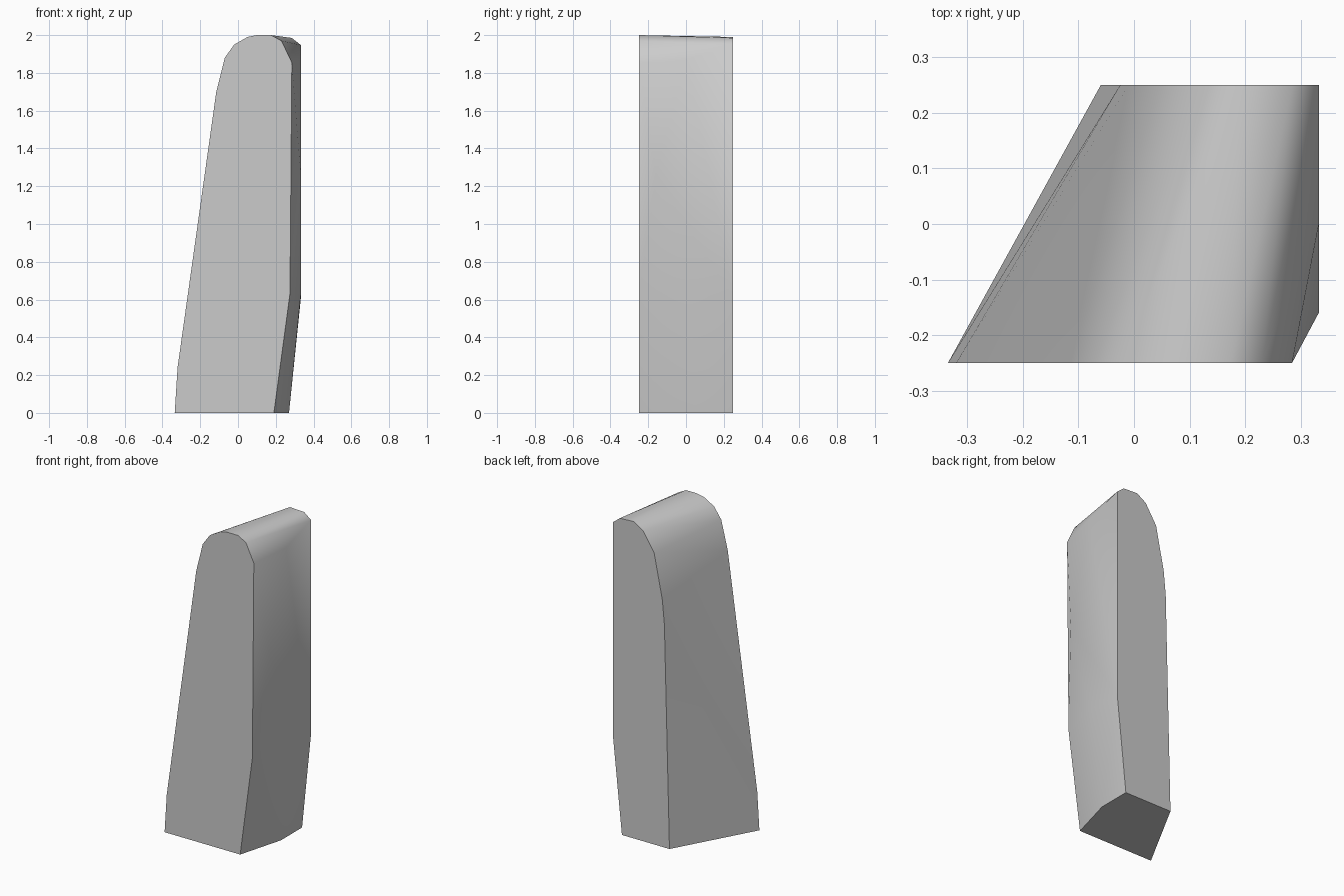
import bpy, bmesh, math

cube = bpy.data.objects.get("Cube")
if cube:
    bpy.data.objects.remove(cube, do_unlink=True)

# Plain grey stone
grey = bpy.data.materials.new("light_grey")
grey.use_nodes = True
colour = (0.6, 0.6, 0.6, 1)
grey.diffuse_color = colour
grey.node_tree.nodes["Principled BSDF"].inputs["Base Color"].default_value = colour

# End profiles (x, z), from the lower left over the rounded top
front = [(-.335, 0), (-.32, .24), (-.115, 1.7), (-.07, 1.88), (-.02, 1.95),
         (.05, 1.99), (.1, 2), (.175, 2), (.23, 1.97), (.285, 1.855),
         (.275, .63), (.19, 0)]
back = [(-.06, 0), (-.025, 1.4), (-.01, 1.555), (.046, 1.83), (.123, 1.95),
        (.186, 1.99), (.285, 1.985), (.333, 1.947), (.333, .61), (.27, 0)]
# Bulge along the right side (x, y, z)
bulge = [(.27, .04, 0), (.333, .02, .63), (.333, -.16, 1.25), (.333, 0, 1.87)]

# Slab wrapped around both ends and the bulge
bm = bmesh.new()
for profile, y in ((front, -.25), (back, .25)):
    for x, z in profile:
        bm.verts.new((x, y, z))
for point in bulge:
    bm.verts.new(point)
bmesh.ops.convex_hull(bm, input=bm.verts)
bmesh.ops.dissolve_limit(bm, angle_limit=math.radians(0.5),
                         verts=bm.verts, edges=bm.edges)
bmesh.ops.recalc_face_normals(bm, faces=bm.faces)
mesh = bpy.data.meshes.new("leaning_slab")
bm.to_mesh(mesh)
bm.free()
mesh.materials.append(grey)
slab = bpy.data.objects.new("leaning_slab", mesh)
bpy.context.collection.objects.link(slab)

# Smooth sides, crisp ends and base
bpy.ops.object.select_all(action='DESELECT')
slab.select_set(True)
bpy.context.view_layer.objects.active = slab
bpy.ops.object.shade_smooth_by_angle(angle=math.radians(45))
